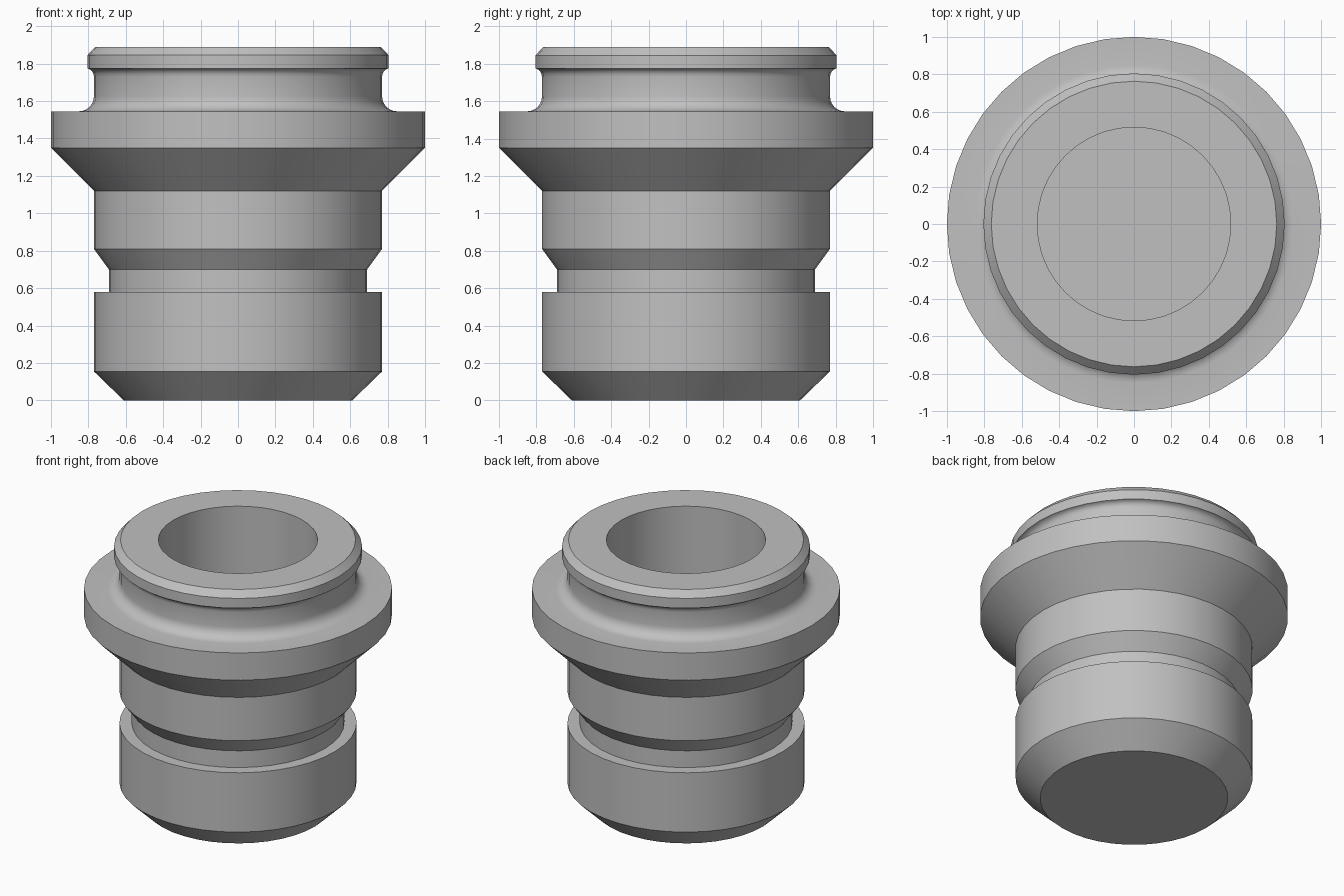
import bpy, bmesh, math

SEGMENTS = 40

cube = bpy.data.objects.get("Cube")
if cube:
    bpy.data.objects.remove(cube, do_unlink=True)

# Single plain metal colour
metal = bpy.data.materials.new("light_grey_metal")
colour = (0.53, 0.53, 0.53, 1)
metal.use_nodes = True
metal.diffuse_color = colour
metal.node_tree.nodes["Principled BSDF"].inputs["Base Color"].default_value = colour


def arc(cr, cz, rx, rz, start, end, steps=6):
    """Points (radius, height) along an elliptical fillet."""
    angles = [math.radians(start + (end - start) * i / steps) for i in range(steps + 1)]
    return [(cr + rx * math.cos(a), cz + rz * math.sin(a)) for a in angles]


def turned_part(name, profile):
    """Revolve a profile around z and cap both ends."""
    bm = bmesh.new()
    rings = []
    for r, z in profile:
        rings.append([bm.verts.new((r * math.cos(math.tau * i / SEGMENTS),
                                    r * math.sin(math.tau * i / SEGMENTS), z))
                      for i in range(SEGMENTS)])
    for low, high in zip(rings, rings[1:]):
        for i in range(SEGMENTS):
            j = (i + 1) % SEGMENTS
            bm.faces.new((low[i], low[j], high[j], high[i]))
    bm.faces.new(rings[0][::-1])
    bm.faces.new(rings[-1])
    bmesh.ops.recalc_face_normals(bm, faces=bm.faces)
    mesh = bpy.data.meshes.new(name)
    bm.to_mesh(mesh)
    bm.free()
    mesh.materials.append(metal)
    obj = bpy.data.objects.new(name, mesh)
    bpy.context.collection.objects.link(obj)
    bpy.ops.object.select_all(action='DESELECT')
    obj.select_set(True)
    bpy.context.view_layer.objects.active = obj
    bpy.ops.object.shade_smooth_by_angle(angle=math.radians(28))
    return obj


# Chamfered foot, seal groove and upper shank
profile = [(0.61, 0), (0.77, 0.155), (0.77, 0.58), (0.69, 0.58),
           (0.69, 0.70), (0.77, 0.81), (0.77, 1.12)]
# Wide flange with conical underside
profile += [(1.0, 1.35), (1.0, 1.545)]
# Filleted neck
profile += arc(0.85, 1.625, 0.08, 0.08, 270, 180)
profile += arc(0.81, 1.73, 0.04, 0.045, 180, 100, 4)
# Chamfered lip
profile += [(0.805, 1.775), (0.805, 1.845), (0.763, 1.89)]
# Blind bore
profile += [(0.517, 1.89), (0.517, 0.3)]

turned_part("flanged_plug_body", profile)
